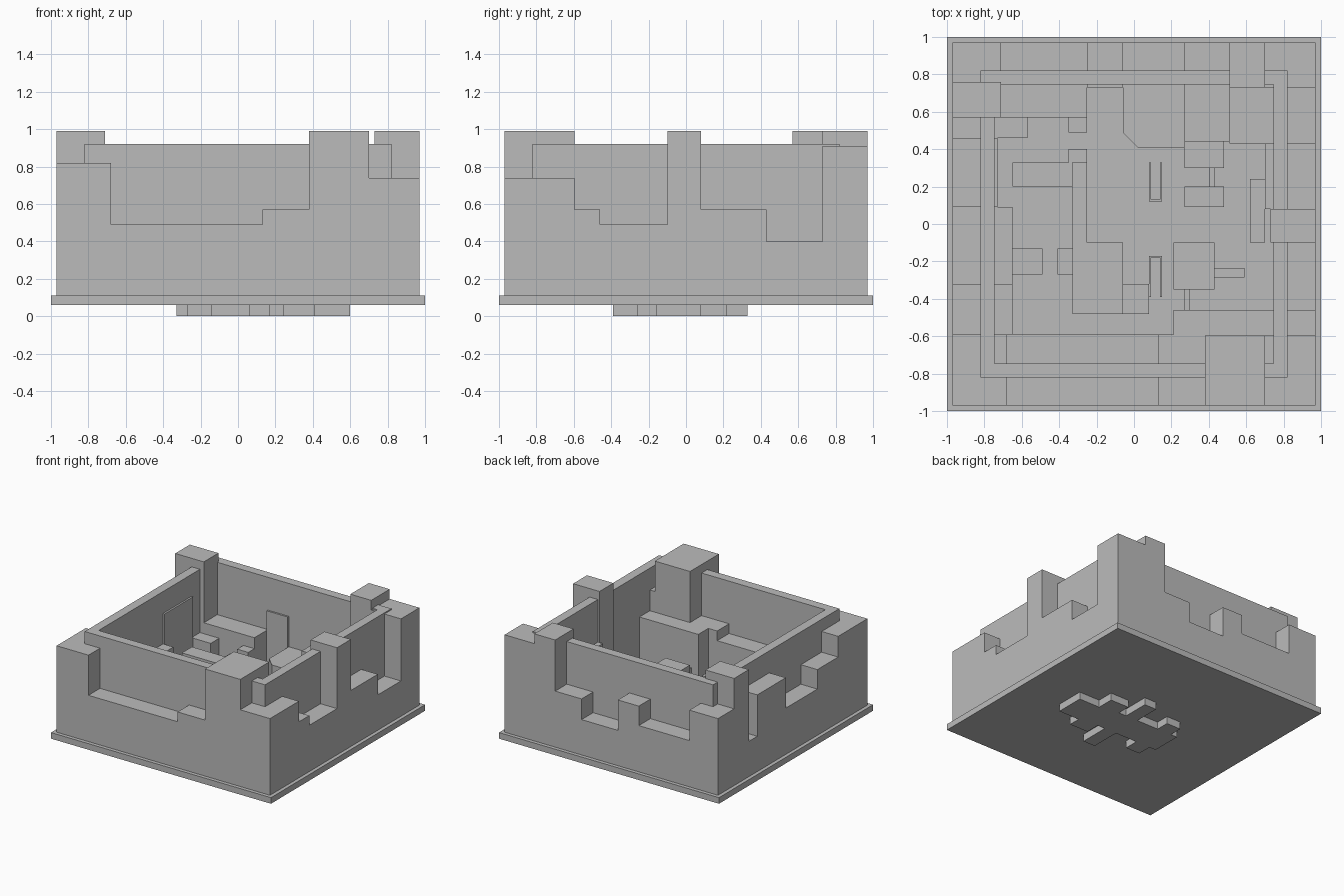
import bpy, bmesh

stone = bpy.data.materials.new("grey_stone")
stone.diffuse_color = (0.5, 0.5, 0.5, 1)


def prism(name, pts, z0, z1):
    """Extrude a counter-clockwise outline from z0 to z1."""
    bm = bmesh.new()
    low = [bm.verts.new((x, y, z0)) for x, y in pts]
    face = bm.faces.new(low)
    ext = bmesh.ops.extrude_face_region(bm, geom=[face])
    for v in ext["geom"]:
        if isinstance(v, bmesh.types.BMVert):
            v.co.z = z1
    bmesh.ops.recalc_face_normals(bm, faces=bm.faces)
    mesh = bpy.data.meshes.new(name)
    bm.to_mesh(mesh)
    bm.free()
    mesh.materials.append(stone)
    obj = bpy.data.objects.new(name, mesh)
    bpy.context.collection.objects.link(obj)
    return obj


def box(name, x0, x1, y0, y1, z1, z0=0.11):
    return prism(name, [(x0, y0), (x1, y0), (x1, y1), (x0, y1)], z0, z1)


# Base plate
box("base_plate", -1, 1, -1, 1, 0.11, 0.06)

# Continuous upper wall ring
box("ring_front", -0.82, 0.82, -0.82, -0.745, 0.92)
box("ring_back", -0.82, 0.82, 0.745, 0.82, 0.92)
box("ring_left", -0.82, -0.745, -0.745, 0.745, 0.92)
box("ring_right", 0.745, 0.82, -0.745, 0.745, 0.92)

# Front stepped blocks
box("front_left_corner", -0.97, -0.68, -0.97, -0.59, 0.82)
box("front_low_block", -0.68, 0.13, -0.97, -0.59, 0.49)
box("front_mid_block", 0.13, 0.38, -0.97, -0.59, 0.57)
box("front_tower", 0.38, 0.70, -0.97, -0.595, 0.99)
box("front_right_corner", 0.70, 0.97, -0.97, -0.595, 0.74)

# Right stepped blocks
box("right_ledge", 0.21, 0.97, -0.595, -0.46, 0.57)
box("right_low_block", 0.745, 0.97, -0.46, -0.10, 0.49)
box("right_tower", 0.73, 0.97, -0.10, 0.08, 0.99)
box("right_mid_block", 0.70, 0.97, 0.08, 0.43, 0.57)
box("right_gap_block", 0.51, 0.97, 0.43, 0.73, 0.40)

# Back stepped blocks
box("back_right_corner", 0.70, 0.97, 0.73, 0.97, 0.91)
box("back_tower", 0.51, 0.70, 0.73, 0.97, 0.99)
box("back_mid_block", 0.27, 0.51, 0.44, 0.97, 0.57)
prism("back_chamfered_block", [(-0.06, 0.97), (-0.06, 0.49), (0.02, 0.41),
                               (0.27, 0.41), (0.27, 0.97)], 0.11, 0.40)
box("back_merlon", -0.25, -0.06, 0.73, 0.97, 0.65)
box("back_low_block", -0.71, -0.25, 0.57, 0.97, 0.49)
box("back_left_corner", -0.97, -0.71, 0.76, 0.97, 0.74)

# Left stepped blocks
box("left_tower", -0.97, -0.71, 0.57, 0.76, 0.99)
box("left_gap_block", -0.97, -0.57, 0.46, 0.57, 0.40)
box("left_merlon", -0.97, -0.73, 0.09, 0.46, 0.74)
box("left_low_block", -0.97, -0.65, -0.32, 0.09, 0.49)
box("left_mid_block", -0.97, -0.65, -0.59, -0.32, 0.65)

# Inner partition blocks
INNER = [
    (-0.33, -0.06, -0.48, -0.10, 0.36), (-0.06, 0.08, -0.48, -0.32, 0.32),
    (-0.33, -0.25, -0.10, 0.40, 0.36), (-0.35, -0.25, 0.33, 0.40, 0.40),
    (-0.35, -0.25, 0.49, 0.57, 0.40), (-0.65, -0.33, 0.20, 0.33, 0.40),
    (-0.65, -0.49, -0.27, -0.13, 0.36), (-0.41, -0.33, -0.27, -0.13, 0.32),
    (0.21, 0.43, -0.35, -0.10, 0.36), (0.27, 0.48, 0.30, 0.44, 0.36),
    (0.27, 0.48, 0.09, 0.20, 0.36), (0.62, 0.70, -0.10, 0.24, 0.36),
    (0.27, 0.30, -0.46, -0.35, 0.28), (0.405, 0.43, 0.20, 0.30, 0.28),
    (0.43, 0.59, -0.285, -0.235, 0.24),
]
for i, b in enumerate(INNER):
    box(f"inner_block_{i + 1}", *b)

# Thin U-shaped frames
for name, y0, y1, yend in (("back_frame", 0.12, 0.33, 0.12),
                           ("front_frame", -0.39, -0.17, -0.18)):
    for x in (0.08, 0.14):
        box(f"{name}_side", x, x + 0.01, y0, y1, 0.22)
    box(f"{name}_end", 0.09, 0.14, yend, yend + 0.01, 0.22)

# Foot under the plate: a body with stubs
FOOT = [(-0.33, 0.41, -0.14, 0.11), (0.06, 0.17, -0.39, 0.33),
        (-0.27, -0.14, -0.26, 0.22), (0.24, 0.41, -0.26, 0.22),
        (0.41, 0.60, -0.16, 0.08)]
for i, f in enumerate(FOOT):
    box(f"foot_part_{i + 1}", *f, 0.06, 0.0)
